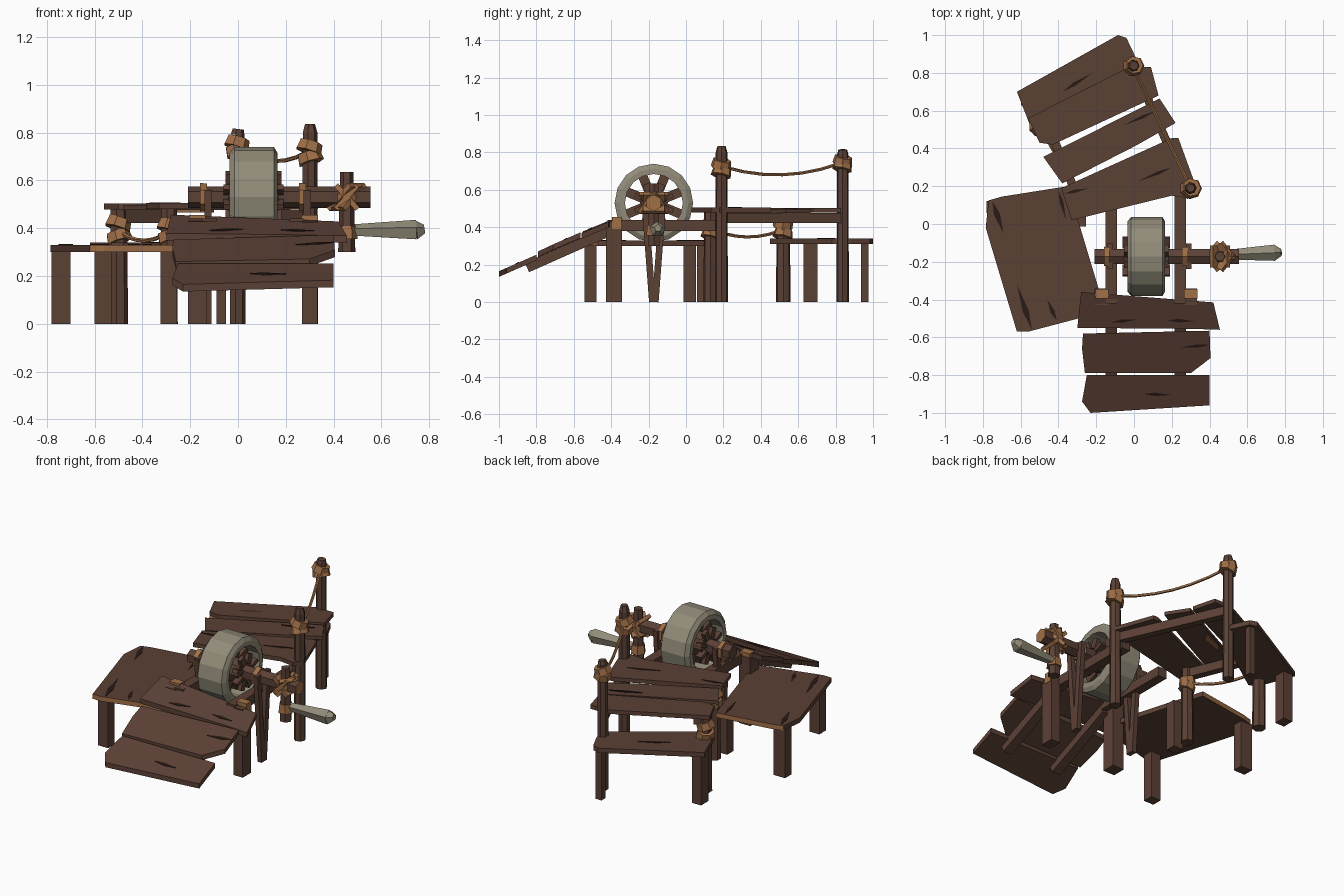
import bpy, bmesh, math
from mathutils import Vector, Matrix

if "Cube" in bpy.data.objects:
    bpy.data.objects.remove(bpy.data.objects["Cube"])


def material(name, rgb):
    m = bpy.data.materials.new(name)
    m.diffuse_color = (*rgb, 1)
    m.use_nodes = True
    m.node_tree.nodes["Principled BSDF"].inputs["Base Color"].default_value = m.diffuse_color
    return m


WOOD = material("dark wood", (0.105, 0.052, 0.036))
TAN = material("tan rope", (0.35, 0.16, 0.065))
STONE = material("grey stone", (0.285, 0.26, 0.19))
CRACK = material("crack shadow", (0.022, 0.011, 0.008))


def finish(name, bm, mats, rule=None):
    bmesh.ops.recalc_face_normals(bm, faces=bm.faces)
    bm.normal_update()
    if rule:
        for f in bm.faces:
            f.material_index = 1 if rule(f) else 0
    me = bpy.data.meshes.new(name)
    bm.to_mesh(me)
    bm.free()
    for m in mats:
        me.materials.append(m)
    ob = bpy.data.objects.new(name, me)
    bpy.context.collection.objects.link(ob)
    return ob


def frame(p, q):
    """Matrix with local z running from p to q, centred between them."""
    p, q = Vector(p), Vector(q)
    z = (q - p).normalized()
    ref = Vector((1, 0, 0)) if abs(z.z) > 0.9 else Vector((0, 0, 1))
    x = ref.cross(z).normalized()
    y = z.cross(x)
    m = Matrix((x, y, z)).transposed().to_4x4()
    m.translation = (p + q) / 2
    return m, (q - p).length


def beam(name, p, q, w, h, mat=WOOD):
    m, length = frame(p, q)
    bm = bmesh.new()
    bmesh.ops.create_cube(bm, size=1, matrix=m @ Matrix.Diagonal((w, h, length, 1)))
    return finish(name, bm, [mat])


def leg(name, x, y, z, wx=0.08, wy=0.07):
    return beam(name, (x, y, 0), (x, y, z), wy, wx)


def rod(name, p, q, r1, r2, n=7, mats=(WOOD,), rule=None):
    m, length = frame(p, q)
    bm = bmesh.new()
    bmesh.ops.create_cone(bm, cap_ends=True, segments=n, radius1=r1, radius2=r2,
                          depth=length, matrix=m)
    return finish(name, bm, mats, rule)


def plank(name, pts, top, thick=0.03, mat=WOOD, rule=None):
    """Outline extruded downwards; top is a height or a function of x, y."""
    h = top if callable(top) else (lambda x, y: top)
    bm = bmesh.new()
    up = [bm.verts.new((x, y, h(x, y))) for x, y in pts]
    lo = [bm.verts.new((x, y, h(x, y) - thick)) for x, y in pts]
    bm.faces.new(up)
    bm.faces.new(lo[::-1])
    for i in range(len(pts)):
        j = (i + 1) % len(pts)
        bm.faces.new((up[i], lo[i], lo[j], up[j]))
    return finish(name, bm, [mat, TAN], rule)


def crack(a, b, w, top):
    """Thin dark sliver lying on a plank."""
    a, b = Vector(a), Vector(b)
    d = (b - a).normalized()
    n = Vector((-d.y, d.x)) * w
    h = top if callable(top) else (lambda x, y: top)
    mid = a.lerp(b, 0.4)
    plank("wood_crack", [a, mid + n, b, mid - n], lambda x, y: h(x, y) + 0.003, 0.006, CRACK)


def wrap(name, x, y, z, r, turns=2, step=0.045):
    """Stacked, slightly tilted rope turns around a post."""
    for i in range(turns):
        t = Vector((0.006 * (-1) ** i, 0.004, 0.02))
        c = Vector((x, y, z - i * step))
        rod(f"{name}_{i}", c - t, c + t, r, r * 0.88, 7, (TAN,))


def rope(name, p, q, sag, r=0.009):
    p, q = Vector(p), Vector(q)
    pts = [p.lerp(q, i / 6) - Vector((0, 0, sag * 4 * (i / 6) * (1 - i / 6))) for i in range(7)]
    for i in range(6):
        rod(f"{name}_{i}", pts[i], pts[i + 1], r, r, 5, (TAN,))


# grindstone: revolved ring around the x axis
AX, AY, AZ = 0.065, -0.172, 0.53
profile = [(-0.1, 0.155), (-0.1, 0.185), (-0.08, 0.21), (0.085, 0.21), (0.1, 0.185), (0.1, 0.155)]
bm = bmesh.new()
N = 16
rings = [[bm.verts.new((AX + x, AY + r * math.cos(2 * math.pi * i / N),
                        AZ + r * math.sin(2 * math.pi * i / N))) for x, r in profile] for i in range(N)]
for i in range(N):
    a, b = rings[i], rings[(i + 1) % N]
    for k in range(len(profile)):
        l = (k + 1) % len(profile)
        bm.faces.new((a[k], a[l], b[l], b[k]))
finish("grindstone", bm, [STONE])

# wheel hub and spokes
rod("wheel_hub", (-0.04, AY, AZ), (0.17, AY, AZ), 0.075, 0.075, 8)
for i in range(8):
    a = math.pi * (i + 0.5) / 4
    d = Vector((0, math.cos(a), math.sin(a)))
    c = Vector((AX, AY, AZ))
    beam("wheel_spoke", c + d * 0.05, c + d * 0.16, 0.05, 0.05)
    for x in (-0.04, 0.17):
        c.x = x
        beam("hub_block", c + d * 0.05, c + d * 0.11, 0.04, 0.024)

# axle, crank arm and handle
rod("axle", (-0.21, AY, AZ), (0.555, AY, AZ), 0.045, 0.045, 6, (WOOD, TAN),
    lambda f: f.normal.x > 0.9)
rod("crank_arm", (0.455, AY, 0.30), (0.455, AY, 0.635), 0.036, 0.028, 6)
for s in (-1, 1):
    beam("crank_lashing", (0.41, AY - 0.035 * s, 0.48), (0.50, AY + 0.035 * s, 0.58), 0.11, 0.022, TAN)
    beam("crank_lashing", (0.41, AY, 0.53 + 0.05 * s), (0.50, AY, 0.53 - 0.05 * s), 0.115, 0.022, TAN)
rod("handle_lashing", (0.455, AY, 0.355), (0.455, AY, 0.41), 0.046, 0.04, 6, (TAN,))
rod("crank_handle", (0.48, -0.163, 0.39), (0.745, -0.152, 0.39), 0.026, 0.045, 5, (STONE,))
rod("handle_tip", (0.745, -0.152, 0.39), (0.78, -0.15, 0.395), 0.045, 0.02, 5, (STONE,))

# grindstone frame: side beams, legs, axle props and lashings
for x, lx, back in ((-0.12, -0.17, 0.11), (0.245, 0.30, 0.22)):
    beam("frame_beam", (x, -0.42, 0.41), (x, back, 0.41), 0.06, 0.06)
    leg("frame_leg", lx, -0.385, 0.43, 0.065 if x > 0 else 0.08, 0.085)
    beam("ramp_beam", (x, -0.85, 0.185), (x, -0.40, 0.385), 0.06, 0.055)
    beam("beam_lashing", (lx, -0.37, 0.39), (lx, -0.37, 0.455), 0.05, 0.07, TAN)
    px = -0.125 if x < 0 else 0.29
    for s in (-1, 1):
        beam("axle_prop", (px, AY + 0.008 * s, 0), (px, AY + 0.05 * s, 0.56), 0.035, 0.03)
    rod("axle_lashing", (px - 0.035, AY, AZ), (px - 0.005, AY, AZ), 0.06, 0.056, 6, (TAN,))

# ramp planks
slope = lambda x, y: 0.165 + (y + 1) * 0.44
slope2 = lambda x, y: 0.165 + (y + 1) * 0.44 + 0.02 * x + 0.008
slope1 = lambda x, y: 0.45 + (y + 0.37) * 0.41 - 0.008 * x
plank("ramp_plank_top", [(-0.28, -0.36), (0.42, -0.415), (0.455, -0.56), (0.3, -0.555), (-0.3, -0.55)], slope1)
plank("ramp_plank_middle", [(-0.27, -0.58), (0.4, -0.565), (0.405, -0.71), (0.3, -0.79), (-0.26, -0.79), (-0.275, -0.66)], slope2)
plank("ramp_plank_bottom", [(-0.25, -0.80), (0.4, -0.80), (0.4, -0.96), (-0.23, -1.0), (-0.275, -0.94)], slope)
for a, b, s in (((-0.12, -0.52), (0.02, -0.505), slope1), ((0.18, -0.51), (0.32, -0.515), slope1),
                ((0.4, -0.64), (0.24, -0.655), slope2), ((0.05, -0.9), (0.2, -0.905), slope)):
    crack(a, b, 0.009, s)

# left platform
plank("left_platform", [(-0.77, 0.125), (-0.70, 0.145), (-0.35, 0.20), (-0.17, -0.40), (-0.18, -0.47),
                        (-0.56, -0.57), (-0.62, -0.57), (-0.785, -0.02)], 0.33, 0.03,
      rule=lambda f: abs(f.normal.y) > 0.6)
for a, b, w in (((-0.54, -0.56), (-0.62, -0.32), 0.016), ((-0.41, -0.51), (-0.46, -0.40), 0.012),
                ((-0.75, 0.12), (-0.69, -0.05), 0.016), ((-0.4, 0.18), (-0.36, 0.02), 0.01)):
    crack(a, b, w, 0.33)
for x, y in ((-0.74, 0.09), (-0.565, -0.51), (-0.29, 0.02)):
    leg("platform_leg", x, y, 0.305, 0.08 if x < -0.6 else 0.07, 0.065)

# low back step
plank("low_step", [(-0.62, 0.70), (-0.085, 1.0), (-0.04, 0.985), (0.01, 0.88), (0.0, 0.78), (-0.48, 0.45), (-0.53, 0.47)], 0.34)
leg("step_leg", -0.565, 0.665, 0.315, 0.065, 0.075)
leg("step_leg", -0.07, 0.955, 0.315, 0.04, 0.04)
crack((-0.38, 0.70), (-0.22, 0.80), 0.01, 0.34)

# upper platform planks on two beams
plank("upper_plank_back", [(-0.56, 0.56), (-0.5, 0.43), (-0.43, 0.42), (0.13, 0.68), (0.09, 0.83), (-0.03, 0.83)], 0.503, 0.025)
plank("upper_plank_middle", [(-0.48, 0.355), (0.135, 0.665), (0.22, 0.535), (0.02, 0.42), (-0.38, 0.215)], 0.498, 0.022)
plank("upper_plank_front", [(-0.385, 0.19), (0.2, 0.455), (0.235, 0.455), (0.335, 0.18), (0.29, 0.135), (0.2, 0.15), (-0.33, 0.02)], 0.505, 0.025)
for a, b in (((-0.38, 0.53), (-0.18, 0.64)), ((0.12, 0.6), (-0.06, 0.52)), ((0.2, 0.3), (0.02, 0.225)), ((-0.37, 0.16), (-0.24, 0.19))):
    crack(a, b, 0.009, 0.505 if a[1] < 0.4 else 0.5)
beam("upper_beam_right", (0.29, 0.17, 0.45), (-0.01, 0.85, 0.45), 0.045, 0.055)
beam("upper_beam_left", (-0.29, 0.12, 0.45), (-0.47, 0.56, 0.45), 0.045, 0.055)
plank("split_wood", [(-0.28, 0.43), (-0.24, 0.47), (-0.1, 0.53), (-0.13, 0.48)], 0.485, 0.02, TAN)

# round posts
rod("tall_post_front", (0.30, 0.19, 0), (0.30, 0.19, 0.80), 0.035, 0.032)
rod("tall_post_front_tip", (0.30, 0.19, 0.80), (0.30, 0.19, 0.835), 0.032, 0.022)
rod("tall_post_back", (-0.003, 0.838, 0), (-0.003, 0.838, 0.79), 0.034, 0.031)
rod("tall_post_back_tip", (-0.003, 0.838, 0.79), (0.0, 0.838, 0.815), 0.031, 0.024)
rod("short_post_back", (-0.5, 0.52, 0), (-0.5, 0.52, 0.48), 0.04, 0.036)
rod("short_post_front", (-0.29, 0.13, 0), (-0.29, 0.13, 0.48), 0.038, 0.034)

# rope wraps and hanging ropes
wrap("front_post_wrap", 0.30, 0.19, 0.74, 0.056)
wrap("back_post_wrap", -0.003, 0.838, 0.757, 0.054, 2, 0.03)
wrap("short_post_wrap", -0.5, 0.52, 0.42, 0.056, 2, 0.055)
wrap("inner_post_wrap", -0.29, 0.13, 0.41, 0.05, 2, 0.045)
rope("upper_rope", (0.29, 0.21, 0.72), (0.0, 0.82, 0.74), 0.05)
rope("lower_rope", (-0.49, 0.5, 0.38), (-0.29, 0.15, 0.385), 0.035)
